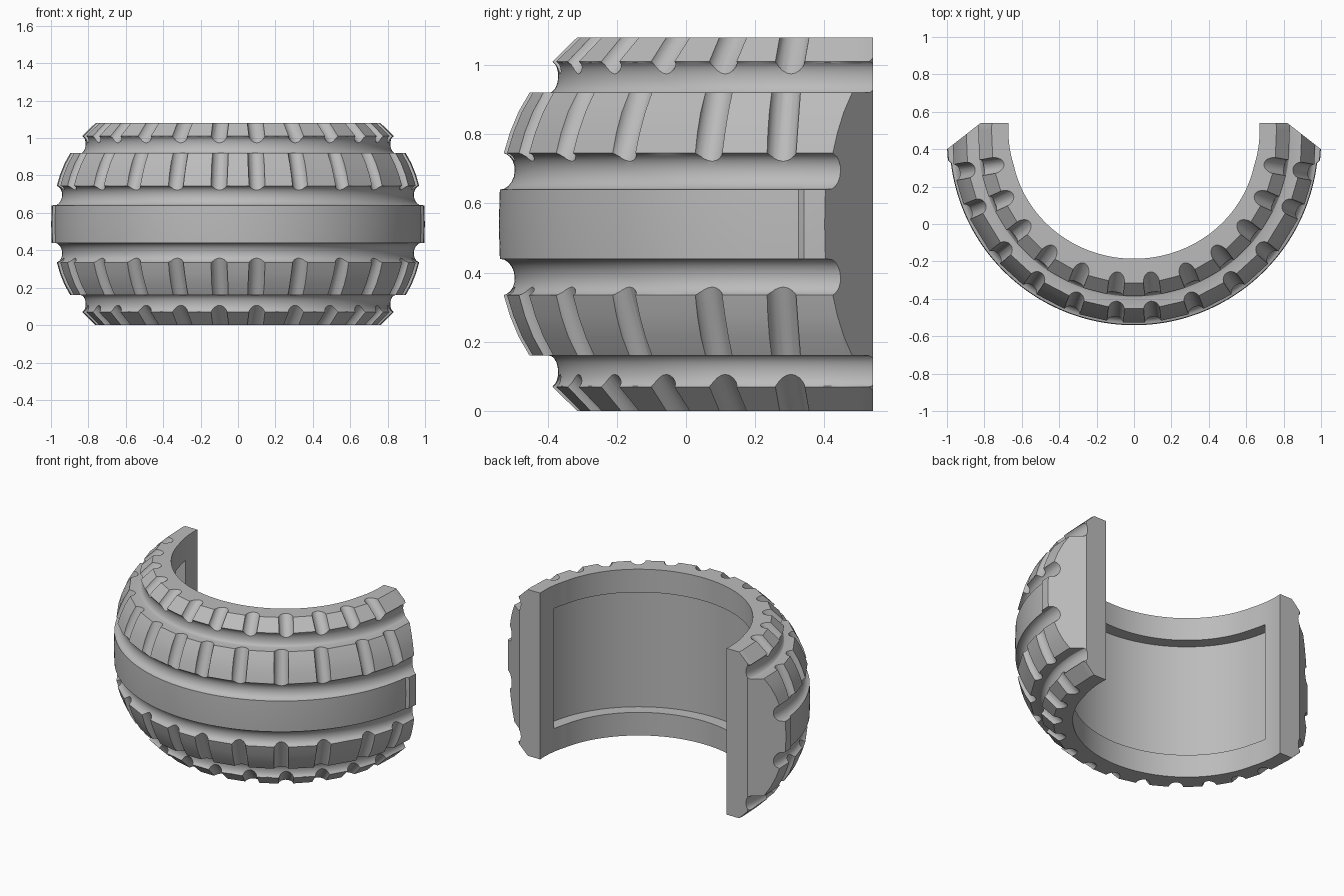
import bpy, bmesh, math
from mathutils import Vector

if "Cube" in bpy.data.objects:
    bpy.data.objects.remove(bpy.data.objects["Cube"])

CY, MID = 0.445, 0.54            # wheel axis in y, middle height
BLOCK = [6, 20, 35, 50, 67, 80, 95]
SHOULDER = [7, 22, 37, 52, 66, 80, 95]

grey = bpy.data.materials.new("rubber grey")
grey.use_nodes = True
grey.diffuse_color = (0.5, 0.5, 0.5, 1)
grey.node_tree.nodes["Principled BSDF"].inputs["Base Color"].default_value = (0.5, 0.5, 0.5, 1)


def both_sides(angles):
    return [-a for a in reversed(angles)] + angles


def make_object(name, bm):
    bmesh.ops.recalc_face_normals(bm, faces=bm.faces)
    mesh = bpy.data.meshes.new(name)
    bm.to_mesh(mesh)
    bm.free()
    obj = bpy.data.objects.new(name, mesh)
    bpy.context.collection.objects.link(obj)
    mesh.materials.append(grey)
    return obj


def prism(name, outline, z0, z1):
    bm = bmesh.new()
    base = bm.faces.new([bm.verts.new((x, y, z0)) for x, y in outline])
    ext = bmesh.ops.extrude_face_region(bm, geom=[base])
    top = [v for v in ext["geom"] if isinstance(v, bmesh.types.BMVert)]
    bmesh.ops.translate(bm, verts=top, vec=(0, 0, z1 - z0))
    return make_object(name, bm)


def groove(start, end, depth, steps=10):
    """Rounded channel between two profile points."""
    points = []
    for i in range(1, steps):
        a = math.pi * i / steps
        t = (1 - math.cos(a)) / 2
        r = start[0] + (end[0] - start[0]) * t - depth * math.sin(a)
        points.append((r, start[1] + (end[1] - start[1]) * t, "round"))
    return points


def flat_factor(angle, corners):
    """Turns an arc into flat faces between the corner angles."""
    for lo, hi in zip(corners, corners[1:]):
        if lo <= angle <= hi:
            half, mid = (hi - lo) / 2, (hi + lo) / 2
            return math.cos(math.radians(half)) / math.cos(math.radians(angle - mid))
    return 1


def ring_point(r, h, kind, angle):
    a = math.radians(angle)
    ry = r
    if kind == "block":
        r = ry = r * flat_factor(angle, both_sides(BLOCK))
    elif kind == "shoulder":
        r = ry = r * flat_factor(angle, both_sides(SHOULDER))
    elif kind == "band" and abs(angle) > 83:     # raised band ends
        r = ry = r + 0.014
    elif kind == "inner":                        # inner wall flares at the ends
        ry = r * 0.96
        r += 0.001 * max(0, abs(angle) - 78)
    return (r * math.sin(a), CY - ry * math.cos(a), MID + h)


# Tyre cross-section: upper half, then mirrored
upper = [(0.986, 0.0, "band"), (0.983, 0.1, "band")]
upper += groove((0.983, 0.1), (0.977, 0.205), 0.04)
upper += [(0.977, 0.205, "block"), (0.959, 0.265, "block"), (0.934, 0.325, "block"),
          (0.902, 0.38, "block"), (0.84, 0.38, "round")]
upper += groove((0.84, 0.38), (0.837, 0.47), 0.024)
upper += [(0.837, 0.47, "shoulder"), (0.765, 0.54, "shoulder"), (0.657, 0.54, "inner")]
profile = upper + [(r, -h, k) for r, h, k in reversed(upper[1:])]

bm = bmesh.new()
rings = [[bm.verts.new(ring_point(*p, angle)) for p in profile] for angle in range(-100, 101)]
count = len(profile)
for r0, r1 in zip(rings, rings[1:]):
    for i in range(count):
        j = (i + 1) % count
        bm.faces.new((r0[i], r0[j], r1[j], r1[i]))
bm.faces.new(rings[0])
bm.faces.new(rings[-1])
tyre = make_object("half_tyre", bm)

# Plan shape that trims the two ends
ends = prism("end_trim", [(-1.2, -1), (1.2, -1), (1.2, 0.244), (0.82, 0.54),
                          (-0.82, 0.54), (-1.2, 0.244)], -0.3, 1.4)

# Shallow pocket inside the tyre
arc = [math.radians(a) for a in range(-87, 88, 3)]
pocket = prism("inner_pocket", [(0.735 * math.sin(a), CY - 0.71 * math.cos(a)) for a in arc],
               0.15, 0.93)

# Round notches across the tread rows
bm = bmesh.new()
rows = [(BLOCK, (0.91, 0.38), (0.983, 0.205), 0.02, 0.01),
        (SHOULDER, (0.769, 0.54), (0.841, 0.47), 0.06, 0.007)]
for angles, top, low, over_top, over_low in rows:
    for angle in both_sides(angles[:-1]):
        for side in (1, -1):
            p = Vector(ring_point(top[0], top[1] * side, "round", angle))
            q = Vector(ring_point(low[0], low[1] * side, "round", angle))
            d = (q - p).normalized()
            p, q = p - d * over_top, q + d * over_low
            cyl = bmesh.ops.create_cone(bm, cap_ends=True, segments=20, radius1=0.044,
                                        radius2=0.044, depth=(q - p).length)
            rot = d.to_track_quat("Z", "Y").to_matrix()
            bmesh.ops.rotate(bm, verts=cyl["verts"], cent=(0, 0, 0), matrix=rot)
            bmesh.ops.translate(bm, verts=cyl["verts"], vec=(p + q) / 2)
notches = make_object("tread_notches", bm)

# Apply the cuts
bpy.ops.object.select_all(action="DESELECT")
bpy.context.view_layer.objects.active = tyre
tyre.select_set(True)
for cutter, operation in ((notches, "DIFFERENCE"), (pocket, "DIFFERENCE"), (ends, "INTERSECT")):
    cutter.hide_render = True
    mod = tyre.modifiers.new(cutter.name, "BOOLEAN")
    mod.operation = operation
    mod.solver = "EXACT"
    mod.object = cutter
    bpy.ops.object.modifier_apply(modifier=mod.name)
    bpy.data.objects.remove(cutter)

bpy.ops.object.shade_smooth_by_angle(angle=math.radians(25))
